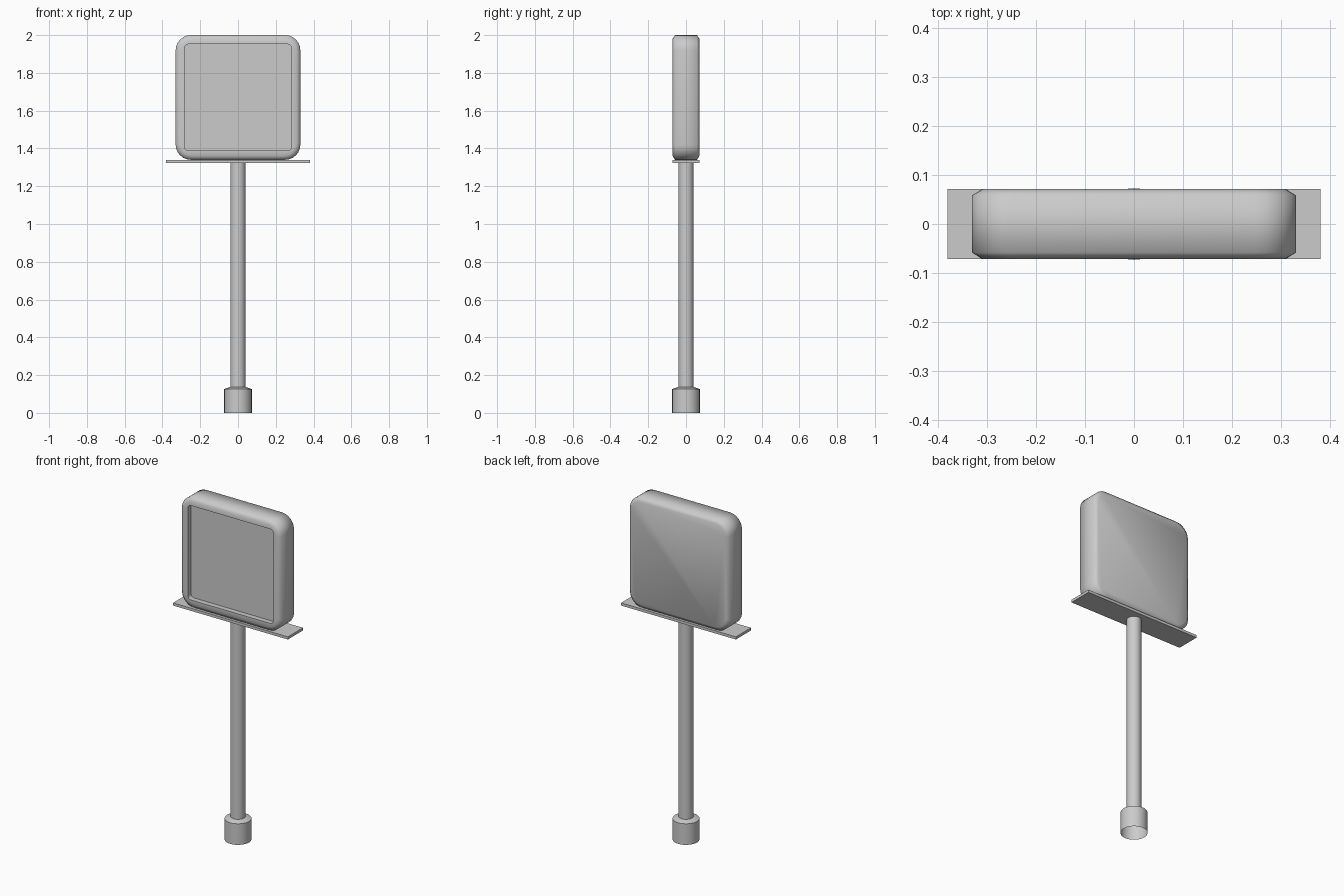
import bpy, bmesh
from math import sin, cos, pi, radians

cube = bpy.data.objects.get("Cube")
if cube:
    bpy.data.objects.remove(cube, do_unlink=True)

gray = bpy.data.materials.new("plain gray")
gray.use_nodes = True
color = (0.6, 0.6, 0.6, 1)
gray.diffuse_color = color
gray.node_tree.nodes["Principled BSDF"].inputs["Base Color"].default_value = color


def loft(name, rings, cap_start=True, cap_end=True, angle=40):
    """Skin a list of closed rings that share one point count."""
    bm = bmesh.new()
    loops = [[bm.verts.new(p) for p in ring] for ring in rings]
    for a, b in zip(loops, loops[1:]):
        for i in range(len(a)):
            j = (i + 1) % len(a)
            bm.faces.new((a[i], a[j], b[j], b[i]))
    if cap_start:
        bm.faces.new(loops[0][::-1])
    if cap_end:
        bm.faces.new(loops[-1])
    bmesh.ops.recalc_face_normals(bm, faces=bm.faces)
    mesh = bpy.data.meshes.new(name)
    bm.to_mesh(mesh)
    bm.free()
    mesh.materials.append(gray)
    obj = bpy.data.objects.new(name, mesh)
    bpy.context.collection.objects.link(obj)
    bpy.ops.object.select_all(action='DESELECT')
    obj.select_set(True)
    bpy.context.view_layer.objects.active = obj
    bpy.ops.object.shade_smooth_by_angle(angle=radians(angle))
    return obj


def rounded_square(half, radius, y, mid_z=1.67, steps=6):
    pts = []
    for k, (sx, sz) in enumerate([(1, 1), (-1, 1), (-1, -1), (1, -1)]):
        for s in range(steps + 1):
            t = (k + s / steps) * pi / 2
            c = half - radius
            pts.append((sx * c + radius * cos(t), y, mid_z + sz * c + radius * sin(t)))
    return pts


def circle(radius, z, sides=32):
    return [(radius * cos(2 * pi * i / sides), radius * sin(2 * pi * i / sides), z)
            for i in range(sides)]


# Sign panel: soft-edged slab with a recessed front
loft("sign_panel", [rounded_square(*r) for r in [
    (0.31, 0.07, 0.071), (0.33, 0.08, 0.058), (0.33, 0.08, -0.058),
    (0.31, 0.07, -0.071), (0.282, 0.02, -0.071), (0.282, 0.02, -0.04)]], angle=65)

# Shelf under the panel
loft("shelf_plate", [[(x, y, z) for x, y in
     [(-0.38, -0.071), (0.38, -0.071), (0.38, 0.071), (-0.38, 0.071)]]
     for z in (1.323, 1.339)])

# Post
loft("post", [circle(0.04, 0.13), circle(0.04, 1.323)])

# Base socket, open underneath, with a shallow sloped top
loft("base_socket", [circle(0.073, 0), circle(0.073, 0.126), circle(0.04, 0.137)],
     cap_start=False, angle=30)
